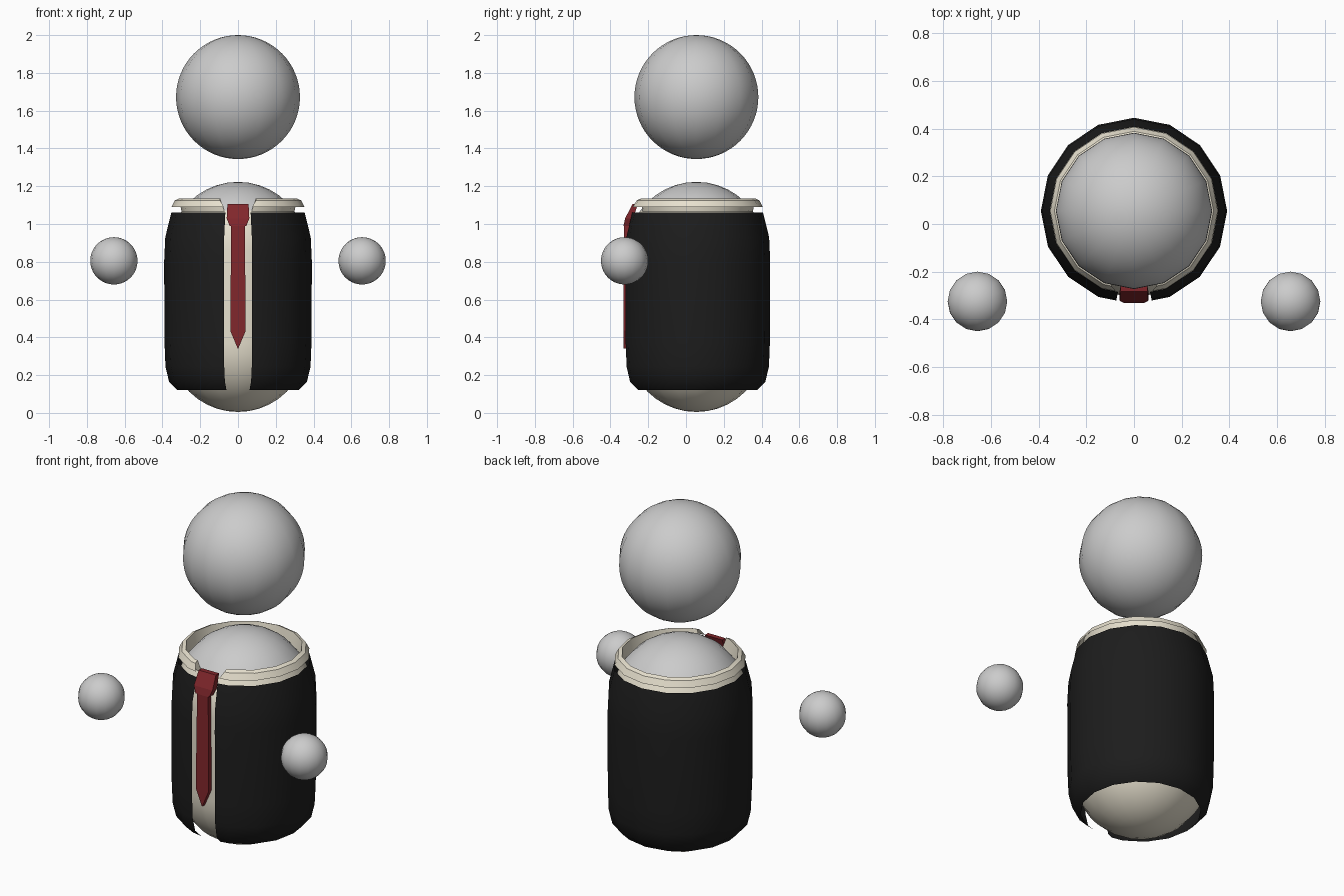
import bpy, bmesh
from math import sin, cos, pi, radians

if "Cube" in bpy.data.objects:
    bpy.data.objects.remove(bpy.data.objects["Cube"])

CY = 0.055          # depth of the body axis
SIDES = 16


def finish(name, bm, color=None, smooth=True):
    bmesh.ops.remove_doubles(bm, verts=bm.verts, dist=1e-5)
    bmesh.ops.recalc_face_normals(bm, faces=bm.faces)
    me = bpy.data.meshes.new(name)
    bm.to_mesh(me)
    bm.free()
    ob = bpy.data.objects.new(name, me)
    bpy.context.collection.objects.link(ob)
    if color:
        mat = bpy.data.materials.get(color[0]) or bpy.data.materials.new(color[0])
        mat.diffuse_color = (*color[1], 1)
        mat.use_nodes = True
        mat.node_tree.nodes["Principled BSDF"].inputs["Base Color"].default_value = mat.diffuse_color
        me.materials.append(mat)
    if smooth:
        bpy.ops.object.select_all(action='DESELECT')
        ob.select_set(True)
        bpy.context.view_layer.objects.active = ob
        bpy.ops.object.shade_smooth_by_angle(angle=radians(35))
    return ob


def lathe(name, profile, color=None, gap=0.0):
    """Revolve (radius, z[, gap]) points; gap = half-angle left open at the front."""
    bm = bmesh.new()
    rings = []
    for p in profile:
        r, z = p[:2]
        g = p[2] if len(p) > 2 else gap
        ring = []
        for i in range(SIDES + 1):
            a = 2 * pi * i / SIDES
            rr = r
            if g and i in (0, SIDES):
                a = g if i == 0 else 2 * pi - g
                # keep the open end on the flat side of the polygon
                rr = r * cos(pi / SIDES) / cos(g - pi / SIDES)
            ring.append(bm.verts.new((rr * sin(a), CY - rr * cos(a), z)))
        rings.append(ring)
    for a, b in zip(rings, rings[1:]):
        for i in range(SIDES):
            bm.faces.new((a[i], a[i + 1], b[i + 1], b[i]))
    bmesh.ops.dissolve_degenerate(bm, dist=1e-6, edges=bm.edges)
    return finish(name, bm, color)


def ball(name, loc, r):
    bm = bmesh.new()
    bmesh.ops.create_uvsphere(bm, u_segments=SIDES, v_segments=32, radius=r)
    bmesh.ops.translate(bm, verts=bm.verts, vec=loc)
    return finish(name, bm)


def loft(name, sections, color):
    """Sections: (half_width, y_front, y_back, z)."""
    bm = bmesh.new()
    rings = [[bm.verts.new(c) for c in
              ((-w, f, z), (w, f, z), (w, b, z), (-w, b, z))]
             for w, f, b, z in sections]
    for a, b in zip(rings, rings[1:]):
        for i in range(4):
            j = (i + 1) % 4
            bm.faces.new((a[i], a[j], b[j], b[i]))
    bm.faces.new(rings[0])
    bm.faces.new(rings[-1])
    return finish(name, bm, color, smooth=False)


CREAM = ("cream", (0.80, 0.75, 0.62))
BLACK = ("black", (0.012, 0.012, 0.012))
RED = ("red", (0.22, 0.02, 0.025))

# head and floating hands
ball("head", (0, CY, 1.672), 0.328)
for side, x in (("left", -0.657), ("right", 0.657)):
    ball(side + "_hand", (x, -0.325, 0.805), 0.125)

# capsule body: cream shirt below, bare neck cap above
R, LOW, HIGH = 0.365, 0.370, 0.858


def arc(a0, a1, z, n):
    angles = [radians(a0 + (a1 - a0) * i / n) for i in range(n + 1)]
    return [(R * cos(a), z + R * sin(a)) for a in angles]


lathe("shirt", arc(-90, 0, LOW, 10) + arc(0, 36, HIGH, 4), CREAM)
lathe("neck", arc(36, 90, HIGH, 6))

# open-fronted jacket shell
lathe("jacket", [(0.32, 0.12), (0.365, 0.165), (0.384, 0.245), (0.389, 0.37),
                 (0.391, 0.80), (0.385, 0.93), (0.353, 1.06)],
      BLACK, gap=0.195)

# folded collar with slanted front ends
lathe("collar", [(0.298, 1.06, 0.24), (0.312, 1.135, 0.31),
                 (0.334, 1.125, 0.29), (0.352, 1.09, 0.22)], CREAM)

# tie
loft("tie_knot", [(0.044, -0.331, -0.29, 0.99), (0.060, -0.322, -0.28, 1.03),
                  (0.056, -0.284, -0.255, 1.105)], RED)
loft("tie_tail", [(0.001, -0.332, -0.305, 0.34), (0.041, -0.332, -0.305, 0.435),
                  (0.036, -0.327, -0.300, 1.00)], RED)
